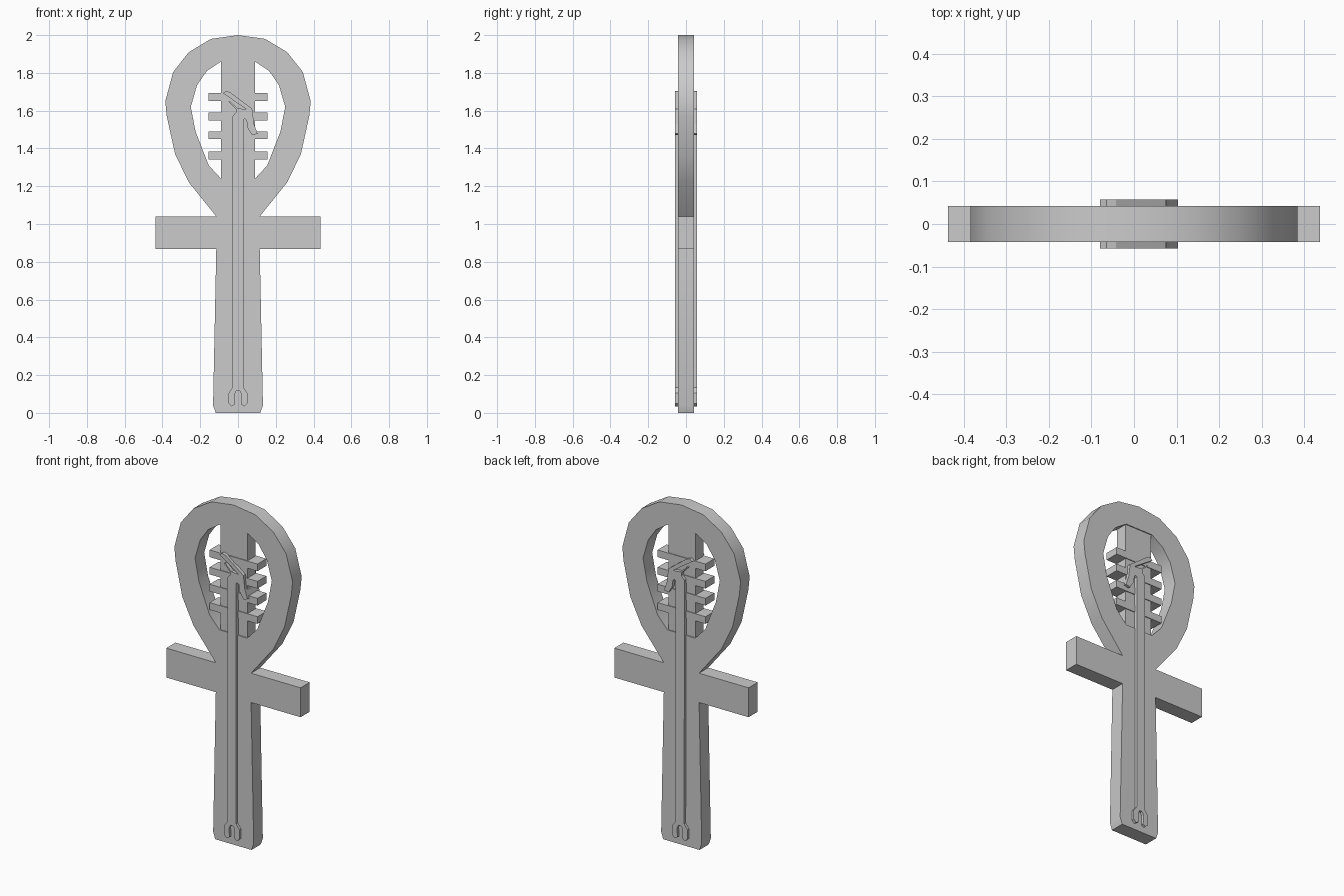
import bpy, bmesh, math

if "Cube" in bpy.data.objects:
    bpy.data.objects.remove(bpy.data.objects["Cube"])


def plate(name, loops, half_depth):
    """Fill closed XZ outlines (inner loops become holes) and extrude them along Y."""
    bm = bmesh.new()
    edges = []
    for loop in loops:
        vs = [bm.verts.new((x, -half_depth, z)) for x, z in loop]
        edges += [bm.edges.new((vs[i - 1], vs[i])) for i in range(len(vs))]
    bmesh.ops.triangle_fill(bm, use_beauty=True, edges=edges)
    ext = bmesh.ops.extrude_face_region(bm, geom=bm.faces[:], use_keep_orig=True)
    moved = [g for g in ext["geom"] if isinstance(g, bmesh.types.BMVert)]
    bmesh.ops.translate(bm, verts=moved, vec=(0, 2 * half_depth, 0))
    bmesh.ops.recalc_face_normals(bm, faces=bm.faces[:])
    me = bpy.data.meshes.new(name)
    bm.to_mesh(me)
    bm.free()
    ob = bpy.data.objects.new(name, me)
    bpy.context.collection.objects.link(ob)
    return ob


def mirrored(half):
    """Close a right-hand half outline by reflecting it across x = 0."""
    return half + [(-x, z) for x, z in reversed(half) if x > 0]


def rect(w, z0, z1):
    return mirrored([(w, z0), (w, z1)])


# Looped cross: shaft, crossbar and loop in one outline, with the loop opening
outer = mirrored([
    (0.118, 0), (0.132, 0.04), (0.115, 0.867), (0.4375, 0.867), (0.4375, 1.04),
    (0.115, 1.04), (0.26, 1.22), (0.333, 1.37), (0.377, 1.57), (0.385, 1.65),
    (0.343, 1.805), (0.26, 1.91), (0.143, 1.98), (0, 2.0)])
opening = mirrored([
    (0.09, 1.24), (0.155, 1.31), (0.225, 1.49), (0.25, 1.62),
    (0.217, 1.735), (0.165, 1.81), (0.09, 1.86)])
cross = plate("looped_cross", [outer, opening], 0.0425)
bpy.context.view_layer.objects.active = cross
cross.select_set(True)
bpy.ops.object.shade_smooth_by_angle(angle=math.radians(30))

# Pillar standing inside the loop, slightly recessed
plate("pillar", [rect(0.089, 1.23, 1.87)], 0.037)

# Four horizontal bars across the pillar
for i, z in enumerate((1.362, 1.47, 1.57, 1.672)):
    plate(f"pillar_bar_{i + 1}", [rect(0.156, z - 0.021, z + 0.021)], 0.0415)

# Staff: forked foot, long shaft, animal-shaped head with two ears
slot = [(-0.016, 0.045), (-0.018, 0.1), (-0.008, 0.118),
        (0.008, 0.118), (0.018, 0.1), (0.016, 0.045)]
staff = [
    (0.028, 0.135), (0.05, 0.105), (0.05, 0.05), (0.033, 0.035)]
head = [
    (-0.03, 1.57), (-0.01, 1.592), (-0.012, 1.61), (-0.05, 1.648), (-0.043, 1.65),
    (-0.002, 1.612), (0.045, 1.608), (-0.08, 1.692), (-0.065, 1.704), (-0.042, 1.698),
    (0.075, 1.61), (0.085, 1.53), (0.103, 1.478), (0.075, 1.47), (0.05, 1.51),
    (0.045, 1.55), (0.035, 1.557), (0.028, 1.55)]
foot_left = [(-x, z) for x, z in reversed(staff)]
plate("staff", [foot_left + head + staff + slot[::-1]], 0.0575)
